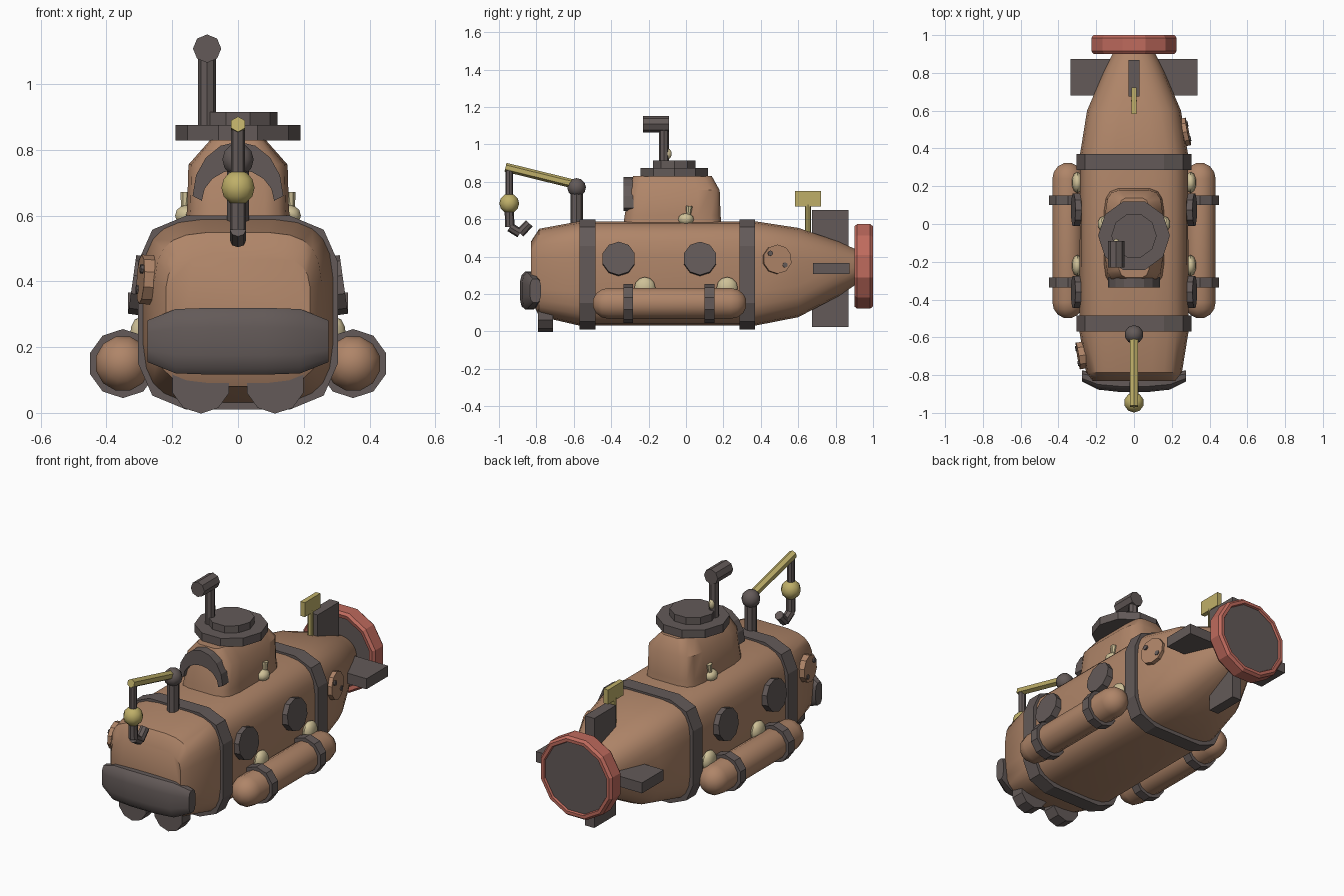
import bpy, bmesh, math
from mathutils import Vector

if "Cube" in bpy.data.objects:
    bpy.data.objects.remove(bpy.data.objects["Cube"], do_unlink=True)


def material(name, rgb):
    m = bpy.data.materials.new(name)
    m.use_nodes = True
    m.diffuse_color = (*rgb, 1)
    m.node_tree.nodes["Principled BSDF"].inputs["Base Color"].default_value = (*rgb, 1)
    return m


COPPER = material("copper brown", (.43, .235, .14))
GREY = material("dark grey", (.125, .102, .098))
BRASS = material("brass yellow", (.52, .43, .14))
CREAM = material("pale cream", (.62, .53, .31))
RED = material("dull red", (.52, .145, .11))


def finish(name, bm, mat, smooth=30):
    bmesh.ops.recalc_face_normals(bm, faces=bm.faces)
    mesh = bpy.data.meshes.new(name)
    bm.to_mesh(mesh)
    bm.free()
    ob = bpy.data.objects.new(name, mesh)
    bpy.context.collection.objects.link(ob)
    mesh.materials.append(mat)
    if smooth:
        bpy.ops.object.select_all(action='DESELECT')
        ob.select_set(True)
        bpy.context.view_layer.objects.active = ob
        bpy.ops.object.shade_smooth_by_angle(angle=math.radians(smooth))
    return ob


def oval(a, b, n, power=2, phase=.5):
    """Points of a rounded-box outline with half sizes a and b."""
    pts = []
    for i in range(n):
        t = 2 * math.pi * (i + phase) / n
        c, s = math.cos(t), math.sin(t)
        pts.append((math.copysign(abs(c) ** (2 / power), c) * a,
                    math.copysign(abs(s) ** (2 / power), s) * b))
    return pts


def loft(name, rings, mat, smooth=30, closed=False):
    """Skin a list of rings, capped at both ends unless closed."""
    bm = bmesh.new()
    rows = [[bm.verts.new(p) for p in ring] for ring in rings]
    n = len(rows[0])
    pairs = list(zip(rows, rows[1:])) + ([(rows[-1], rows[0])] if closed else [])
    for a, b in pairs:
        for i in range(n):
            bm.faces.new((a[i], a[(i + 1) % n], b[(i + 1) % n], b[i]))
    if not closed:
        bm.faces.new(rows[0])
        bm.faces.new(rows[-1])
    return finish(name, bm, mat, smooth)


def lathe(name, profile, x, z, n, mat, smooth=30, closed=False):
    """Turn (radius, y) points about an axis along y."""
    rings = [[(x + u, y, z + v) for u, v in oval(r, r, n)] for r, y in profile]
    return loft(name, rings, mat, smooth, closed)


def rod(name, p, q, r, mat, n=8, r2=None, smooth=0):
    p, q = Vector(p), Vector(q)
    bm = bmesh.new()
    bmesh.ops.create_cone(bm, cap_ends=True, segments=n, radius1=r,
                          radius2=r if r2 is None else r2, depth=(q - p).length)
    ob = finish(name, bm, mat, smooth)
    ob.location = (p + q) / 2
    ob.rotation_euler = (q - p).to_track_quat('Z', 'Y').to_euler()
    return ob


def disc(name, centre, normal, r, depth, mat, n=10):
    c, d = Vector(centre), Vector(normal).normalized() * depth / 2
    return rod(name, c - d, c + d, r, mat, n)


def ball(name, centre, size, mat, n=10, smooth=40):
    bm = bmesh.new()
    bmesh.ops.create_uvsphere(bm, u_segments=n, v_segments=n // 2 + 1, radius=1)
    bmesh.ops.scale(bm, vec=size, verts=bm.verts)
    ob = finish(name, bm, mat, smooth)
    ob.location = centre
    return ob


def box(name, centre, size, mat):
    bm = bmesh.new()
    bmesh.ops.create_cube(bm, size=1)
    bmesh.ops.scale(bm, vec=size, verts=bm.verts)
    ob = finish(name, bm, mat, 0)
    ob.location = centre
    return ob


# Hull: y, half width, bottom, top, squareness
stations = [(-.83, .22, .17, .48, 4), (-.785, .255, .08, .55, 4), (-.57, .29, .03, .59, 4),
            (.37, .287, .03, .59, 4), (.6, .25, .075, .555, 3.3),
            (.82, .155, .19, .48, 2.4), (.93, .1, .265, .43, 2)]
loft("hull", [[(u, y, (lo + hi) / 2 + v) for u, v in oval(w, (hi - lo) / 2, 24, k)]
              for y, w, lo, hi, k in stations], COPPER, 40)

# Hull bands
for name, y in (("front_band", -.57), ("rear_band", .285)):
    loft(name, [[(u, yy, .305 + v) for u, v in oval(.31, .3, 12, 4)]
                for yy in (y, y + .085)], GREY, 0)

# Conning tower: z, half width, front y, rear y
tower = [(.54, .165, -.34, .195), (.62, .156, -.33, .187),
         (.755, .152, -.305, .182), (.83, .085, -.285, .14)]
loft("conning_tower", [[(u, (a + b) / 2 + v, z) for u, v in oval(w, (b - a) / 2, 16, 5)]
                       for z, w, a, b in tower], COPPER, 40)

# Arched hood over the tower window
bm = bmesh.new()
rows = []
for i in range(9):
    t = math.pi * i / 8
    c, s = math.cos(t), math.sin(t)
    rows.append([bm.verts.new(p) for p in
                 ((.138 * c, -.335, .66 + .165 * s), (.11 * c, -.335, .645 + .095 * s),
                  (.11 * c, -.27, .645 + .095 * s), (.138 * c, -.27, .66 + .165 * s))])
for a, b in zip(rows, rows[1:]):
    for i in range(4):
        bm.faces.new((a[i], a[(i + 1) % 4], b[(i + 1) % 4], b[i]))
bm.faces.new(rows[0])
bm.faces.new(rows[-1])
finish("window_hood", bm, GREY, 0)

# Hatch
for name, r, lo, hi in (("hatch_rim", .19, .828, .875), ("hatch_lid", .12, .87, .915)):
    hatch = rod(name, (0, -.062, lo), (0, -.062, hi), r, GREY, 10)
    hatch.rotation_euler = (0, 0, math.pi / 2)

# Periscope
rod("periscope_post", (-.094, -.118, .86), (-.094, -.118, 1.1), .027, GREY)
rod("periscope_head", (-.094, -.23, 1.108), (-.094, -.09, 1.108), .043, GREY)
ball("periscope_knob", (-.094, -.1, .95), (.018, .024, .03), CREAM, 8)

# Lamp crane with hanging hook
rod("crane_post", (0, -.585, .56), (0, -.585, .76), .033, GREY)
ball("crane_joint", (0, -.585, .77), (.05, .05, .05), GREY)
rod("crane_arm", (0, -.575, .782), (0, -.965, .878), .024, BRASS, 6)
rod("crane_cable", (0, -.945, .865), (0, -.945, .7), .021, GREY)
ball("crane_lamp", (0, -.945, .685), (.053, .053, .053), BRASS)
hook = [(0, -.945, .65), (0, -.942, .558), (0, -.888, .525), (0, -.838, .578)]
for i, (p, q) in enumerate(zip(hook, hook[1:])):
    rod(f"hook_part_{i + 1}", p, q, .025, GREY)

# Nose bumper: x, y centre, half depth, half height
bumper = [(.275, -.805, .03, .065), (.19, -.83, .048, .1), (.08, -.838, .052, .104)]
bumper = [(-x, y, a, b) for x, y, a, b in bumper] + bumper[::-1]
loft("nose_bumper", [[(x, y + u, .218 + v) for u, v in oval(a, b, 12, 3)]
                     for x, y, a, b in bumper], GREY, 40)

# Parts repeated on both sides
for side, s in (("left", 1), ("right", -1)):
    # Ballast tank and its straps
    arc = [math.radians(a) for a in (75, 50, 25, 0)]
    front = [(.085 * math.cos(a), -.415 - .085 * math.sin(a)) for a in arc]
    rear = [(.085 * math.cos(a), .24 + .085 * math.sin(a)) for a in reversed(arc)]
    lathe(f"{side}_tank", front + rear, s * .35, .15, 12, COPPER, 40)
    for name, y in (("front", -.335), ("rear", .1)):
        lathe(f"{side}_{name}_tank_strap", [(.105, y), (.105, y + .052)],
              s * .35, .15, 10, GREY, 0)

    # Portholes and side lamps
    for name, y in (("front", -.36), ("rear", .075)):
        disc(f"{side}_{name}_porthole", (s * .302, y, .388), (s, 0, .14), .09, .04, GREY)
    for name, y in (("front", -.22), ("rear", .22)):
        ball(f"{side}_{name}_side_lamp", (s * .3, y, .235), (.03, .056, .056), CREAM)

    # Tower lamp with small spout
    ball(f"{side}_tower_lamp", (s * .158, 0, .6), (.035, .042, .032), CREAM)
    rod(f"{side}_tower_spout", (s * .162, .012, .61), (s * .158, .018, .67),
        .01, CREAM, 8, .018)

    # Nose foot and tail plane
    disc(f"{side}_nose_foot", (s * .113, -.75, .088), (0, 1, 0), .09, .08, GREY)
    box(f"{side}_tail_plane", (s * .2, .777, .336), (.27, .195, .06), GREY)

# Bolted round patches
patches = (("rear_patch", (.262, .485, .385), (1, .2, .06), .078),
           ("nose_patch", (-.272, -.695, .405), (-1, -.16, .06), .075))
for name, c, nrm, r in patches:
    nrm, c = Vector(nrm).normalized(), Vector(c)
    disc(name, c, nrm, r, .05, COPPER, 10)
    across = nrm.cross(Vector((0, 0, 1))).normalized()
    for i, k in enumerate((-1, 1)):
        at = c + nrm * .026 + across * k * .04 - Vector((0, 0, k * nrm.x * -.032))
        disc(f"{name}_bolt_{i + 1}", at, nrm, .014, .012, GREY, 8)

# Rudder and its brass flag
box("upper_rudder", (0, .772, .5), (.06, .195, .3), GREY)
box("lower_rudder", (0, .772, .175), (.06, .195, .3), GREY)
rod("flag_post", (0, .652, .5), (0, .652, .68), .016, BRASS)
box("flag_plate", (0, .652, .71), (.028, .14, .082), BRASS)

# Propeller shroud and its dark disc
lathe("propeller_shroud", [(.2, .905), (.222, .9), (.234, .915), (.234, .985), (.222, 1),
                           (.204, 1), (.2, .99)], 0, .348, 12, RED, 0, True)
lathe("propeller_disc", [(.206, .915), (.206, .988)], 0, .348, 12, GREY, 0)
